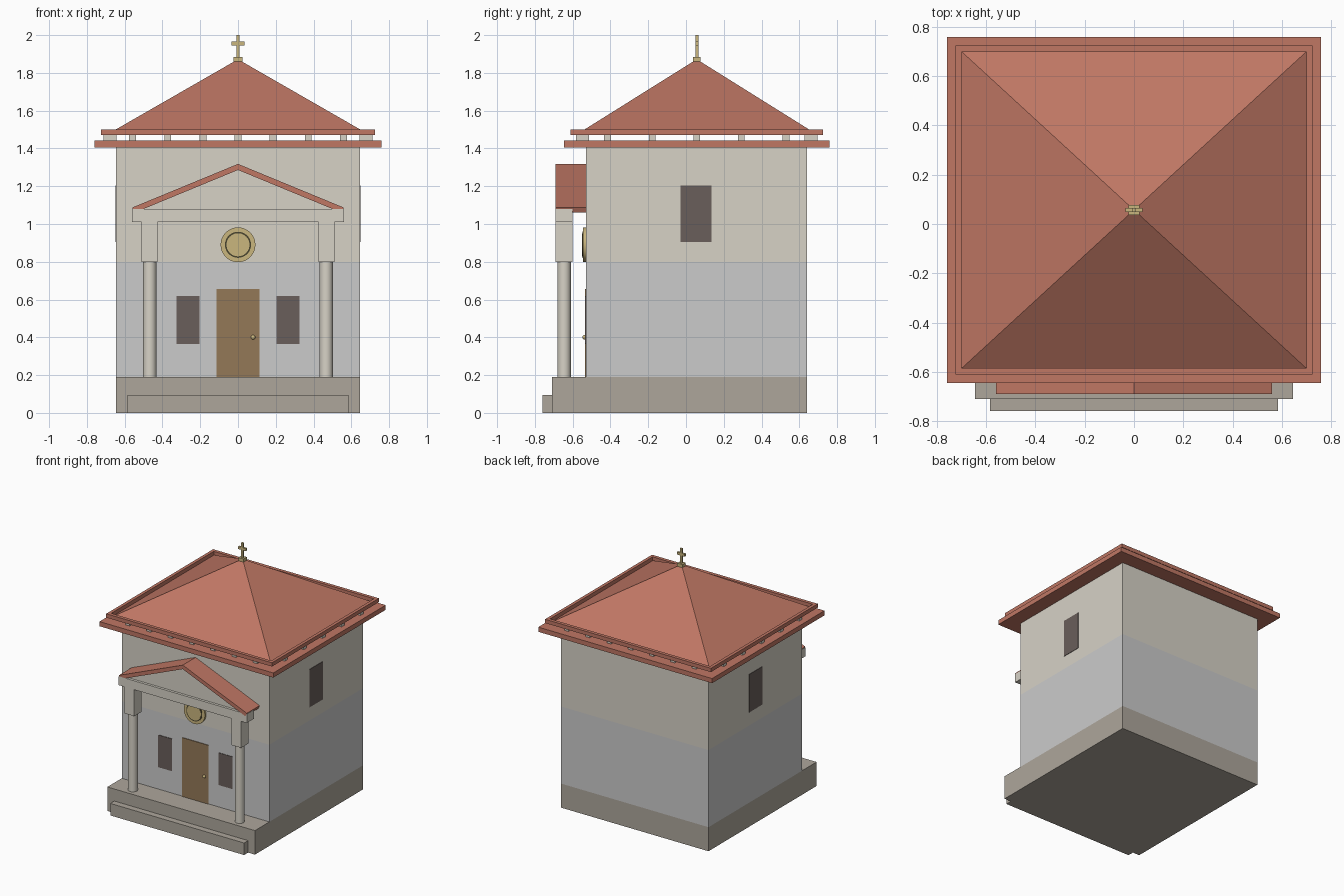
import bpy, bmesh, math
from mathutils import Matrix

if "Cube" in bpy.data.objects:
    bpy.data.objects.remove(bpy.data.objects["Cube"])


def material(name, r, g, b):
    m = bpy.data.materials.new(name)
    m.diffuse_color = tuple((c / 255) ** 2.2 for c in (r, g, b)) + (1,)
    m.use_nodes = True
    m.node_tree.nodes["Principled BSDF"].inputs["Base Color"].default_value = m.diffuse_color
    return m


TILE = material("terracotta", 190, 118, 100)
UPPER = material("cream_plaster", 214, 209, 197)
LOWER = material("pale_plaster", 204, 204, 200)
STONE = material("stone", 172, 165, 154)
DARK = material("dark_glass", 105, 95, 91)
WOOD = material("wood", 146, 120, 88)
GOLD = material("gold", 200, 180, 125)
BLACK = material("dark_ring", 75, 70, 50)


def finish(name, bm, mat, smooth=False):
    bmesh.ops.recalc_face_normals(bm, faces=bm.faces)
    me = bpy.data.meshes.new(name)
    bm.to_mesh(me)
    bm.free()
    me.materials.append(mat)
    ob = bpy.data.objects.new(name, me)
    bpy.context.collection.objects.link(ob)
    if smooth:
        bpy.ops.object.select_all(action='DESELECT')
        ob.select_set(True)
        bpy.context.view_layer.objects.active = ob
        bpy.ops.object.shade_smooth_by_angle(angle=math.radians(35))
    return ob


def add_box(bm, x, y, z):
    size = [b - a for a, b in (x, y, z)]
    mid = [(a + b) / 2 for a, b in (x, y, z)]
    bmesh.ops.create_cube(bm, size=1, matrix=Matrix.Translation(mid) @ Matrix.Diagonal((*size, 1)))


def box(name, x, y, z, mat):
    bm = bmesh.new()
    add_box(bm, x, y, z)
    return finish(name, bm, mat)


def cylinder(name, loc, r, depth, mat, axis='Z', segs=32):
    bm = bmesh.new()
    rot = Matrix.Rotation(math.pi / 2, 4, 'X') if axis == 'Y' else Matrix()
    bmesh.ops.create_cone(bm, cap_ends=True, segments=segs, radius1=r, radius2=r,
                          depth=depth, matrix=Matrix.Translation(loc) @ rot)
    return finish(name, bm, mat, True)


def extrude_profile(name, pts, y0, y1, mat):
    bm = bmesh.new()
    f = bm.faces.new([bm.verts.new((x, y0, z)) for x, z in pts])
    geo = bmesh.ops.extrude_face_region(bm, geom=[f])
    bmesh.ops.translate(bm, vec=(0, y1 - y0, 0),
                        verts=[v for v in geo["geom"] if isinstance(v, bmesh.types.BMVert)])
    return finish(name, bm, mat)


CY = 0.057  # roof centre in y

# Base, step and walls
box("base", (-.645, .645), (-.71, .64), (0, .19), STONE)
box("front_step", (-.585, .585), (-.76, -.71), (0, .095), STONE)
box("lower_wall", (-.645, .645), (-.53, .64), (.19, .80), LOWER)
box("upper_wall", (-.645, .645), (-.53, .64), (.80, 1.405), UPPER)

# Eaves slab, small blocks and raised rim
box("eaves_slab", (-.76, .76), (-.645, .76), (1.405, 1.442), TILE)
bm = bmesh.new()
for s in (-1, 1):
    for i in range(-3, 4):
        x, y = i * .186, CY + s * .605
        add_box(bm, (x - .018, x + .018), (y - .035, y + .035), (1.442, 1.47))
    for i in range(-2, 3):
        x, y = s * .678, CY + i * .236
        add_box(bm, (x - .035, x + .035), (y - .018, y + .018), (1.442, 1.47))
finish("eaves_blocks", bm, UPPER)
bm = bmesh.new()
y0, y1 = CY - .668, CY + .668
for s in (-1, 1):
    add_box(bm, sorted((s * .70, s * .725)), (y0, y1), (1.47, 1.50))
    ya, yb = (y0, y0 + .027) if s < 0 else (y1 - .027, y1)
    add_box(bm, (-.70, .70), (ya, yb), (1.47, 1.50))
finish("roof_rim", bm, TILE)

# Pyramid roof
bm = bmesh.new()
base = [bm.verts.new((sx * .70, CY + sy * .643, 1.47))
        for sx, sy in ((-1, -1), (1, -1), (1, 1), (-1, 1))]
apex = bm.verts.new((0, CY, 1.872))
bm.faces.new(base)
for i in range(4):
    bm.faces.new((base[i], base[(i + 1) % 4], apex))
finish("pyramid_roof", bm, TILE)

# Cross on the peak
bm = bmesh.new()
add_box(bm, (-.023, .023), (CY - .021, CY + .021), (1.86, 1.885))
add_box(bm, (-.009, .009), (CY - .008, CY + .008), (1.885, 2.0))
add_box(bm, (-.034, .034), (CY - .008, CY + .008), (1.945, 1.965))
finish("roof_cross", bm, GOLD)

# Portico: columns, blocks, beam, gable and its roof
for s, side in ((-1, "left"), (1, "right")):
    cylinder(side + "_column", (s * .467, -.645, .495), .035, .61, UPPER)
    box(side + "_column_block", sorted((s * .425, s * .51)), (-.69, -.60), (.80, 1.01), UPPER)
    box(side + "_front_window", sorted((s * .205, s * .325)), (-.534, -.525), (.365, .62), DARK)
    box(side + "_side_window", sorted((s * .64, s * .648)), (-.03, .135), (.905, 1.205), DARK)
box("portico_beam", (-.56, .56), (-.69, -.60), (1.01, 1.08), UPPER)
extrude_profile("gable_panel", [(-.50, 1.08), (.50, 1.08), (0, 1.286)], -.67, -.60, UPPER)
extrude_profile("portico_roof", [(0, 1.318), (.56, 1.087), (.548, 1.06), (0, 1.286),
                                 (-.548, 1.06), (-.56, 1.087)], -.69, -.53, TILE)

# Door, knob and round ornament
box("door", (-.115, .115), (-.535, -.525), (.19, .655), WOOD)
bm = bmesh.new()
bmesh.ops.create_uvsphere(bm, u_segments=16, v_segments=8, radius=.012,
                          matrix=Matrix.Translation((.08, -.537, .40)))
finish("door_knob", bm, GOLD, True)
cylinder("round_ornament", (0, -.5375, .89), .092, .015, GOLD, 'Y', 48)
cylinder("ornament_ring", (0, -.540, .89), .069, .016, BLACK, 'Y', 48)
cylinder("ornament_disc", (0, -.541, .89), .061, .018, GOLD, 'Y', 48)
